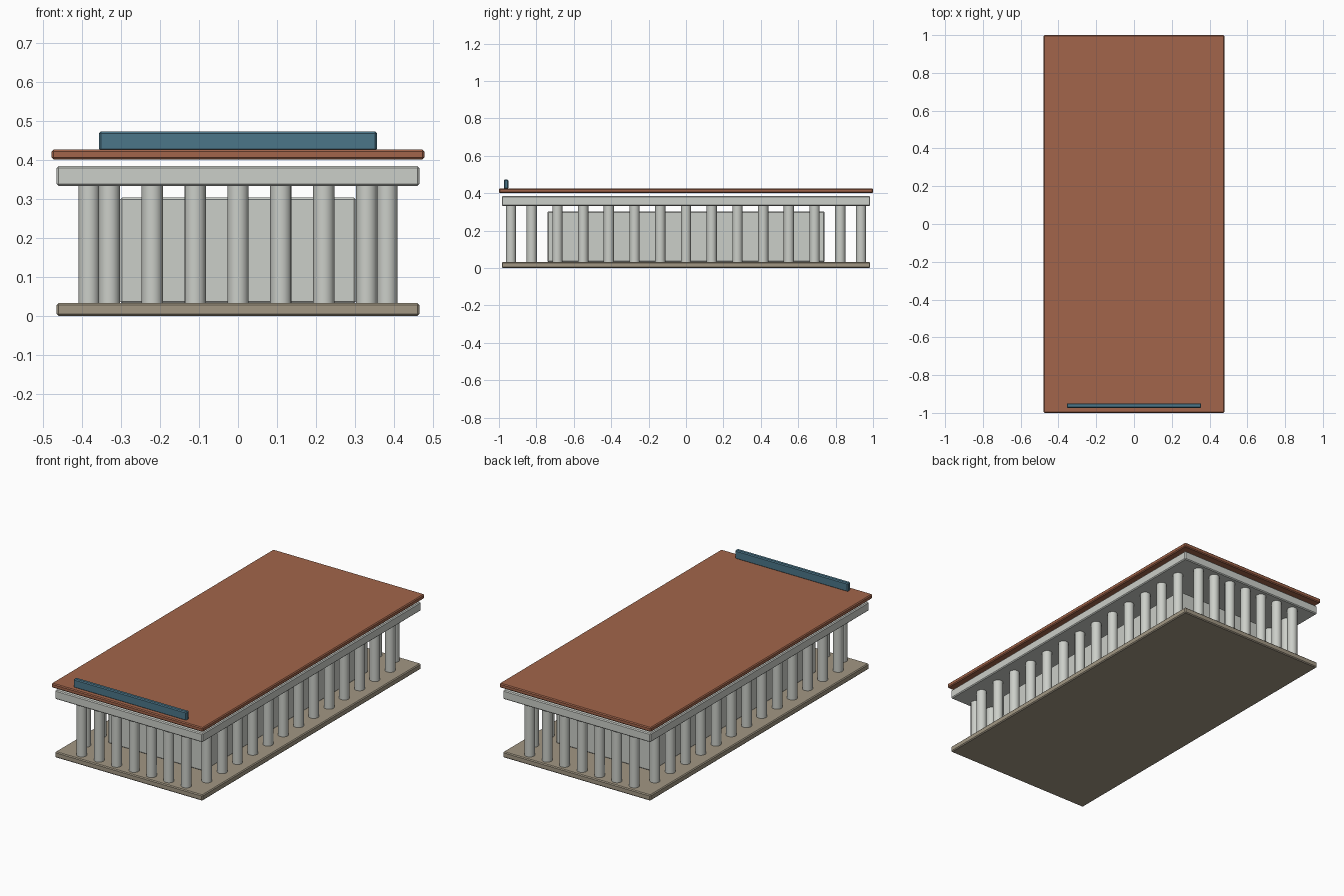
import bpy

if "Cube" in bpy.data.objects:
    bpy.data.objects.remove(bpy.data.objects["Cube"])


def material(name, rgb):
    m = bpy.data.materials.new(name)
    m.diffuse_color = (*rgb, 1)
    m.use_nodes = True
    m.node_tree.nodes["Principled BSDF"].inputs["Base Color"].default_value = m.diffuse_color
    return m


STONE = material("pale_stone", (0.60, 0.62, 0.58))
SAND = material("sandstone", (0.36, 0.31, 0.23))
CLAY = material("terracotta", (0.36, 0.13, 0.07))
BLUE = material("blue_trim", (0.07, 0.18, 0.25))


def block(name, half_x, y0, y1, z0, z1, mat, bevel=0.005):
    """Bevelled box centred on x = 0."""
    bpy.ops.mesh.primitive_cube_add(size=1, location=(0, (y0 + y1) / 2, (z0 + z1) / 2))
    o = bpy.context.object
    o.name = name
    o.scale = (2 * half_x, y1 - y0, z1 - z0)
    bpy.ops.object.transform_apply(location=False, rotation=False, scale=True)
    mod = o.modifiers.new("bevel", "BEVEL")
    mod.width = bevel
    mod.segments = 1
    o.data.materials.append(mat)


def column(name, x, y):
    bpy.ops.mesh.primitive_cylinder_add(vertices=16, radius=0.0275, depth=0.302,
                                        location=(x, y, 0.182))
    o = bpy.context.object
    o.name = name
    bpy.ops.object.shade_smooth_by_angle()
    o.data.materials.append(STONE)


# Stacked slabs and inner hall
block("base", 0.465, -0.985, 0.985, 0, 0.033, SAND)
block("inner_hall", 0.302, -0.74, 0.74, 0.032, 0.303, STONE)
block("beam_slab", 0.465, -0.985, 0.985, 0.333, 0.384, STONE)
block("roof", 0.478, -1.0, 1.0, 0.401, 0.426, CLAY)
block("front_trim", 0.356, -0.974, -0.949, 0.423, 0.473, BLUE)

# Columns along the short ends
for side, y in (("front", -0.936), ("back", 0.936)):
    for i in range(7):
        column(f"{side}_column_{i}", -0.33 + 0.11 * i, y)

# Columns along the long sides
for side, x in (("left", -0.382), ("right", 0.382)):
    for i in range(13):
        column(f"{side}_column_{i}", x, -0.825 + 0.1375 * i)
